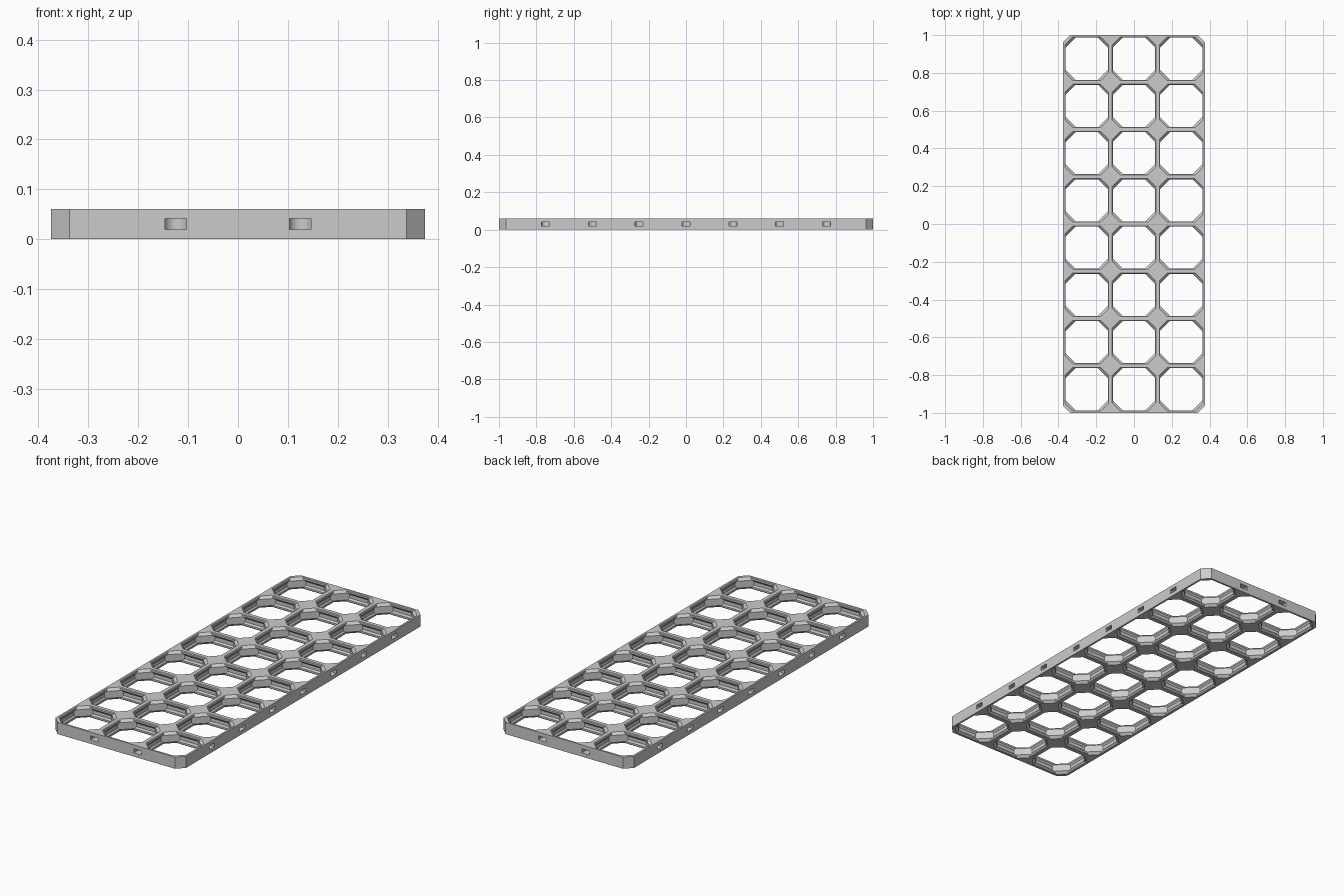
import bpy, bmesh, math

if "Cube" in bpy.data.objects:
    bpy.data.objects.remove(bpy.data.objects["Cube"])

MM = 1 / 112            # one millimetre in scene units
TILE, COLS, ROWS, THICK = 28, 3, 8, 6.8
W, L = TILE * COLS / 2, TILE * ROWS / 2

grey = bpy.data.materials.new("light grey")
grey.diffuse_color = (0.6, 0.6, 0.6, 1)
grey.use_nodes = True
grey.node_tree.nodes["Principled BSDF"].inputs["Base Color"].default_value = grey.diffuse_color


def loft(bm, rings):
    """Closed solid through a stack of rings, bottom to top."""
    vs = [[bm.verts.new([c * MM for c in p]) for p in r] for r in rings]
    n = len(vs[0])
    for a, b in zip(vs, vs[1:]):
        for i in range(n):
            j = (i + 1) % n
            bm.faces.new((a[i], a[j], b[j], b[i]))
    bm.faces.new(vs[0][::-1])
    bm.faces.new(vs[-1])


def octagon(cx, cy, hx, hy, cut, z):
    """Rectangle with cut corners, counter-clockwise."""
    pts = [(hx, cut - hy), (hx, hy - cut), (hx - cut, hy), (cut - hx, hy),
           (-hx, hy - cut), (-hx, cut - hy), (cut - hx, -hy), (hx - cut, -hy)]
    return [(cx + x, cy + y, z) for x, y in pts]


def make_object(name, bm):
    bmesh.ops.recalc_face_normals(bm, faces=bm.faces)
    mesh = bpy.data.meshes.new(name)
    bm.to_mesh(mesh)
    bm.free()
    mesh.materials.append(grey)
    ob = bpy.data.objects.new(name, mesh)
    bpy.context.collection.objects.link(ob)
    return ob


# Solid slab with clipped outer corners
bm = bmesh.new()
loft(bm, [octagon(0, 0, W, L, 4.2, z) for z in (0, THICK)])
board = make_object("grid_board", bm)

# Opening profile: height, wall inset, diagonal corner reach
lower = [(0, 1.1, 6.88), (0.4, 1.5, 7.45), (1.4, 1.5, 8.86), (2.4, 0.8, 8.86)]
profile = lower + [(THICK - z, s, c) for z, s, c in reversed(lower)]
profile = [(-1, 1.1, 6.88)] + profile + [(THICK + 1, 1.1, 6.88)]

bm = bmesh.new()
for i in range(COLS):
    for j in range(ROWS):
        cx, cy = (i + 0.5) * TILE - W, (j + 0.5) * TILE - L
        loft(bm, [octagon(cx, cy, TILE / 2 - s, TILE / 2 - s, c - 2 * s, z)
                  for z, s, c in profile])

# Connector pocket outline: (sideways, depth), pinched mouth and round end
side = [(2.4, -1), (2.4, 0)] + [(5.1 - math.sqrt(2.7 ** 2 - d * d), d)
                                for d in (0.35, 0.7, 1.0)]
arc = [(2.6 * math.cos(a), 2.5 + 2.6 * math.sin(a))
       for a in (math.pi * k / 20 for k in range(21))]
pocket = side + arc + [(-x, d) for x, d in reversed(side)]


def add_pocket(x, y, angle):
    c, s = math.cos(angle), math.sin(angle)
    loft(bm, [[(x + c * u - s * d, y + s * u + c * d, z) for u, d in pocket]
              for z in (THICK / 2 - 1.2, THICK / 2 + 1.2)])


# Pockets at every tile joint along all four edges
for i in range(1, COLS):
    x = i * TILE - W
    add_pocket(x, -L, 0)
    add_pocket(x, L, math.pi)
for j in range(1, ROWS):
    y = j * TILE - L
    add_pocket(W, y, math.pi / 2)
    add_pocket(-W, y, -math.pi / 2)
cutter = make_object("opening_cutter", bm)
cutter.hide_render = True

# Cut everything out of the slab
mod = board.modifiers.new("openings", 'BOOLEAN')
mod.operation = 'DIFFERENCE'
mod.solver = 'EXACT'
mod.object = cutter
bpy.context.view_layer.objects.active = board
board.select_set(True)
bpy.ops.object.modifier_apply(modifier=mod.name)
bpy.data.objects.remove(cutter)

# Smooth the pocket curves, keep the bevels crisp
bpy.ops.object.shade_smooth_by_angle(angle=math.radians(25))
